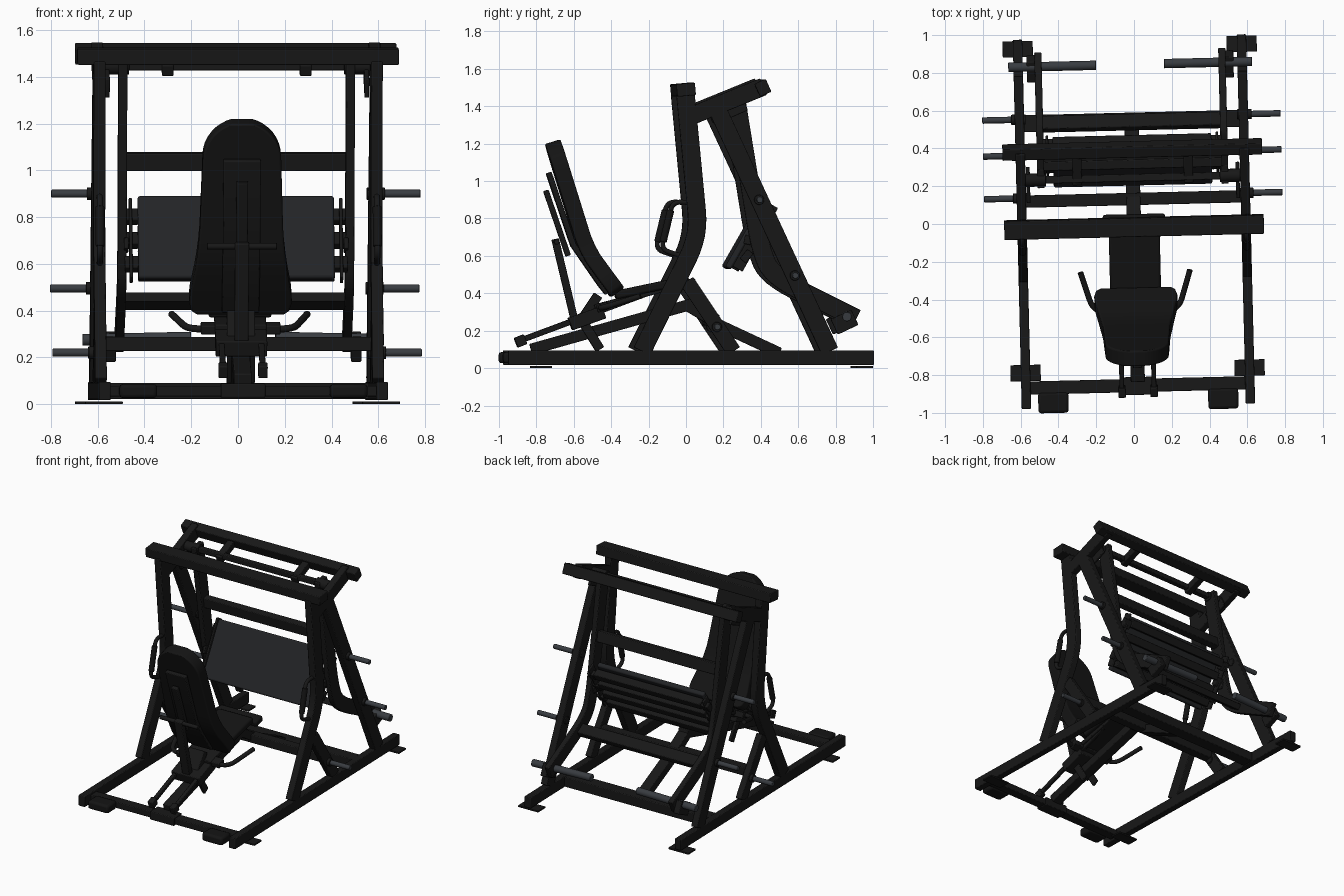
import bpy, bmesh, math
from mathutils import Vector

if "Cube" in bpy.data.objects:
    bpy.data.objects.remove(bpy.data.objects["Cube"])

YAW = math.radians(1.4)      # whole machine is turned slightly


def material(name, c):
    m = bpy.data.materials.new(name)
    m.diffuse_color = (*c, 1)
    m.use_nodes = True
    m.node_tree.nodes["Principled BSDF"].inputs["Base Color"].default_value = m.diffuse_color
    return m


FRAME = material("black_frame", (0.009, 0.009, 0.009))
PAD = material("black_pad", (0.007, 0.007, 0.007))
PLATE = material("dark_plate", (0.016, 0.017, 0.019))
STEEL = material("grey_steel", (0.04, 0.045, 0.052))


def finish(name, bm, mat, bev=0.005, seg=2):
    bmesh.ops.recalc_face_normals(bm, faces=bm.faces)
    me = bpy.data.meshes.new(name)
    bm.to_mesh(me)
    bm.free()
    ob = bpy.data.objects.new(name, me)
    bpy.context.collection.objects.link(ob)
    me.materials.append(mat)
    ob.rotation_euler.z = YAW
    if bev:
        m = ob.modifiers.new("edges", 'BEVEL')
        m.width, m.segments, m.limit_method = bev, seg, 'ANGLE'
    bpy.ops.object.select_all(action='DESELECT')
    ob.select_set(True)
    bpy.context.view_layer.objects.active = ob
    bpy.ops.object.shade_smooth_by_angle(angle=math.radians(35))
    return ob


def fillet(pts, r, n=6):
    """Round the inner corners of a polyline."""
    pts = [Vector(p) for p in pts]
    out = [pts[0]]
    for a, b, c in zip(pts, pts[1:], pts[2:]):
        p = b + (a - b).normalized() * min(r, (a - b).length * .48)
        q = b + (c - b).normalized() * min(r, (c - b).length * .48)
        for i in range(n + 1):
            t = i / n
            out.append(p * (1 - t) ** 2 + b * 2 * t * (1 - t) + q * t * t)
    return out + [pts[-1]]


def stations(pts):
    """Mitred normals along a path in the y-z plane."""
    pts = [Vector(p) for p in pts]
    dirs = [(b - a).normalized() for a, b in zip(pts, pts[1:])]
    for i, p in enumerate(pts):
        d0, d1 = dirs[max(i - 1, 0)], dirs[min(i, len(dirs) - 1)]
        t = (d0 + d1).normalized()
        yield p, Vector((-t.y, t.x)) / t.dot(d1)


def loft(name, pts, thick, spans, mat, bev=0.005, seg=2):
    """Rectangular section along a (y, z) path, with an x span per station."""
    bm = bmesh.new()
    rings = []
    for (p, n), (x0, x1) in zip(stations(pts), spans):
        a, b = p + n * thick / 2, p - n * thick / 2
        rings.append([bm.verts.new(v) for v in
                      ((x0, *a), (x1, *a), (x1, *b), (x0, *b))])
    for r, s in zip(rings, rings[1:]):
        for i in range(4):
            bm.faces.new((r[i], r[(i + 1) % 4], s[(i + 1) % 4], s[i]))
    bm.faces.new(rings[0])
    bm.faces.new(rings[-1])
    return finish(name, bm, mat, bev, seg)


def beam(name, pts, thick, x, w, mat=FRAME, bev=0.005):
    return loft(name, pts, thick, [(x - w / 2, x + w / 2)] * len(pts), mat, bev)


def tube(name, pts, r, mat=FRAME, sides=16):
    """Round bar along a 3D path."""
    bm = bmesh.new()
    pts = [Vector(p) for p in pts]
    rings, u = [], None
    for i, p in enumerate(pts):
        t = (pts[min(i + 1, len(pts) - 1)] - pts[max(i - 1, 0)]).normalized()
        u = t.orthogonal() if u is None else u - t * u.dot(t)
        u.normalize()
        v = t.cross(u)
        rings.append([bm.verts.new(p + (u * math.cos(a) + v * math.sin(a)) * r)
                      for a in (k * math.tau / sides for k in range(sides))])
    for a, b in zip(rings, rings[1:]):
        for i in range(sides):
            j = (i + 1) % sides
            bm.faces.new((a[i], a[j], b[j], b[i]))
    bm.faces.new(rings[0])
    bm.faces.new(rings[-1])
    return finish(name, bm, mat, 0.003 if len(pts) == 2 else 0)


# Parts repeated on both sides
post = fillet([(-.25, .09), (.055, .71), (-.018, 1.47)], .13)
swing = fillet([(.25, 1.47), (.385, .64), (.45, .49), (.9, .265)], .16)
grip = [(.01, .885), (-.085, .89), (-.148, .635), (-.04, .60)]
for s, side in ((-1, "left"), (1, "right")):
    X = .593 * s
    beam(side + "_base_rail", [(-.965, .056), (.99, .056)], .078, X, .05)
    for tag, y in (("front", -.775), ("rear", .94)):
        beam(f"{side}_{tag}_floor_plate", [(y - .043, .006), (y + .043, .006)], .012, X, .16, bev=.002)
    beam(side + "_front_post", post, .098, X, .05)
    beam(side + "_front_brace", [(-.01, .465), (.24, .09)], .08, X, .045)
    beam(side + "_rear_leg", [(.755, .09), (.16, 1.37)], .095, X, .05)
    beam(side + "_top_arm", [(.02, 1.35), (.40, 1.505)], .095, X, .05)
    beam(side + "_top_gusset", [(.14, 1.35), (.30, 1.42)], .09, .555 * s, .02)
    # swinging press arm and its loading horn
    beam(side + "_swing_arm", swing, .1, .487 * s, .038)
    beam(side + "_swing_end_plate", [(.78, .22), (.89, .272)], .09, .525 * s, .045)
    tube(side + "_loading_horn", [(.18 * s, .845, .285), (.645 * s, .845, .275)], .025, STEEL, 20)
    tube(side + "_pivot_collar", [(.46 * s, .245, 1.445), (.57 * s, .245, 1.445)], .035)
    # plate storage pegs
    for i, (y, z) in enumerate(((.376, .9), (.567, .495), (.15, .22))):
        tube(f"{side}_storage_peg_{i}", [(.60 * s, y, z), (.79 * s, y, z)], .017, STEEL)
        tube(f"{side}_peg_collar_{i}", [(.56 * s, y, z), (.637 * s, y, z)], .027)
    # looped hand grip on the post
    path = fillet([(X, *p) for p in grip], .045)
    tube(side + "_hand_loop", path, .013)
    tube(side + "_hand_grip", [(X, -.096, .845), (X, -.137, .675)], .019, PAD)
    # curved handle beside the seat
    path = fillet([(.10 * s, -.46, .325), (.225 * s, -.46, .32), (.29 * s, -.25, .385)], .07)
    tube(side + "_seat_handle", path, .015)
    # footplate brackets
    beam(side + "_footplate_bracket", [(.265, .53), (.455, .87)], .06, .45 * s, .014)
    for i, t in enumerate((.2, .5, .8)):
        y, z = .275 + .19 * t, .53 + .34 * t
        beam(f"{side}_footplate_tab_{i}", [(y - .02, z - .025), (y + .02, z + .025)], .04, .447 * s, .06)
    beam(side + "_footplate_strut", [(.30, .69), (.40, .67)], .05, .47 * s, .02)
    beam(side + "_top_stop", [(.22, 1.425), (.38, 1.49)], .05, .295 * s, .05)
    # rubber bumpers at the front
    beam(side + "_front_bumper", [(-.99, .056), (-.88, .056)], .06, .45 * s, .16, PAD, .015)
    # twin slide rails under the seat and their stops
    beam(side + "_seat_slide_rail", [(-.88, .15), (-.1, .44)], .03, .085 * s, .025)
    beam(side + "_slide_stop", [(-.91, .135), (-.86, .155)], .055, .085 * s, .04)
    beam(side + "_carriage_leg", [(-.56, .26), (-.46, .10)], .05, .05 * s, .02)

# Cross members
beam("front_top_bar", [(-.013, 1.455), (-.019, 1.522)], .1, 0, 1.375)
beam("rear_top_bar", [(.365, 1.485), (.425, 1.512)], .075, 0, 1.375)
beam("pivot_shaft_beam", [(.225, 1.445), (.265, 1.445)], .035, 0, 1.16)
beam("front_base_bar", [(-.89, .056), (-.82, .056)], .045, 0, 1.15)
beam("front_base_bracket", [(-.905, .058), (-.81, .058)], .06, 0, .19)
beam("rear_base_bar", [(.50, .056), (.59, .056)], .07, 0, 1.15)
beam("brace_cross_bar", [(.10, .257), (.165, .257)], .06, 0, 1.15)
beam("swing_lower_bar", [(.505, .46), (.575, .42)], .045, 0, .95)
beam("swing_upper_bar", [(.33, 1.0), (.316, 1.075)], .05, 0, .95)

# Central spine
beam("spine_front", [(-.83, .10), (.04, .345)], .06, 0, .075)
beam("spine_joint", [(-.01, .345), (.15, .25)], .06, 0, .075)
beam("spine_rear", [(.12, .257), (.50, .08)], .06, 0, .075)

# Footplate with ribs on its back
beam("footplate", [(.215, .535), (.415, .885)], .035, 0, .84, PLATE, .01)
for i in range(4):
    y, z = .285 + .05 * i, .56 + .085 * i
    beam(f"footplate_rib_{i}", [(y - .014, z - .024), (y + .014, z + .024)], .055, 0, .84)

# Body pad: rounded head, waist bend and wider hips
a, b = Vector((-.715, 1.215)), Vector((-.555, .70))
d = (b - a).normalized()
rad = .168
path, half = [], []
for k in range(9):
    ang = math.radians(14 + 76 * k / 8)
    path.append(a + d * rad * (1 - math.cos(ang)))
    half.append(rad * math.sin(ang))
for p, h in (((-.575, .765), .178), ((-.555, .70), .183), ((-.53, .64), .190), ((-.50, .585), .198),
             ((-.435, .495), .216), ((-.405, .455), .220), ((-.380, .421), .210), ((-.368, .405), .185)):
    path.append(Vector(p))
    half.append(h)
loft("body_pad", path, .085, [(-h, h) for h in half], PAD, .018, 3)

# Pad support: back plate, spine post, strut, adjuster pin
beam("pad_back_plate", [(-.735, 1.045), (-.605, .66), (-.46, .45), (-.42, .40)], .03, 0, .16)
beam("pad_back_post", [(-.75, .95), (-.63, .60)], .03, 0, .05)
beam("pad_strut", [(-.70, .69), (-.595, .25)], .04, 0, .06)
tube("adjuster_pin", [(-.15, -.695, .675), (.15, -.695, .675)], .014)
beam("seat_carriage", [(-.62, .235), (-.44, .30)], .07, 0, .22)
beam("carriage_upright", [(-.55, .27), (-.47, .39)], .05, 0, .12)
beam("carriage_cross_bar", [(-.48, .315), (-.42, .335)], .04, 0, .34)

# Hip seat ahead of the pad
beam("seat_base", [(-.49, .325), (-.11, .425)], .03, 0, .22)
beam("seat_cushion", [(-.38, .39), (-.02, .465)], .045, 0, .27, PAD, .012)
beam("seat_end_cap", [(-.03, .44), (.05, .46)], .045, 0, .33, PAD, .012)
